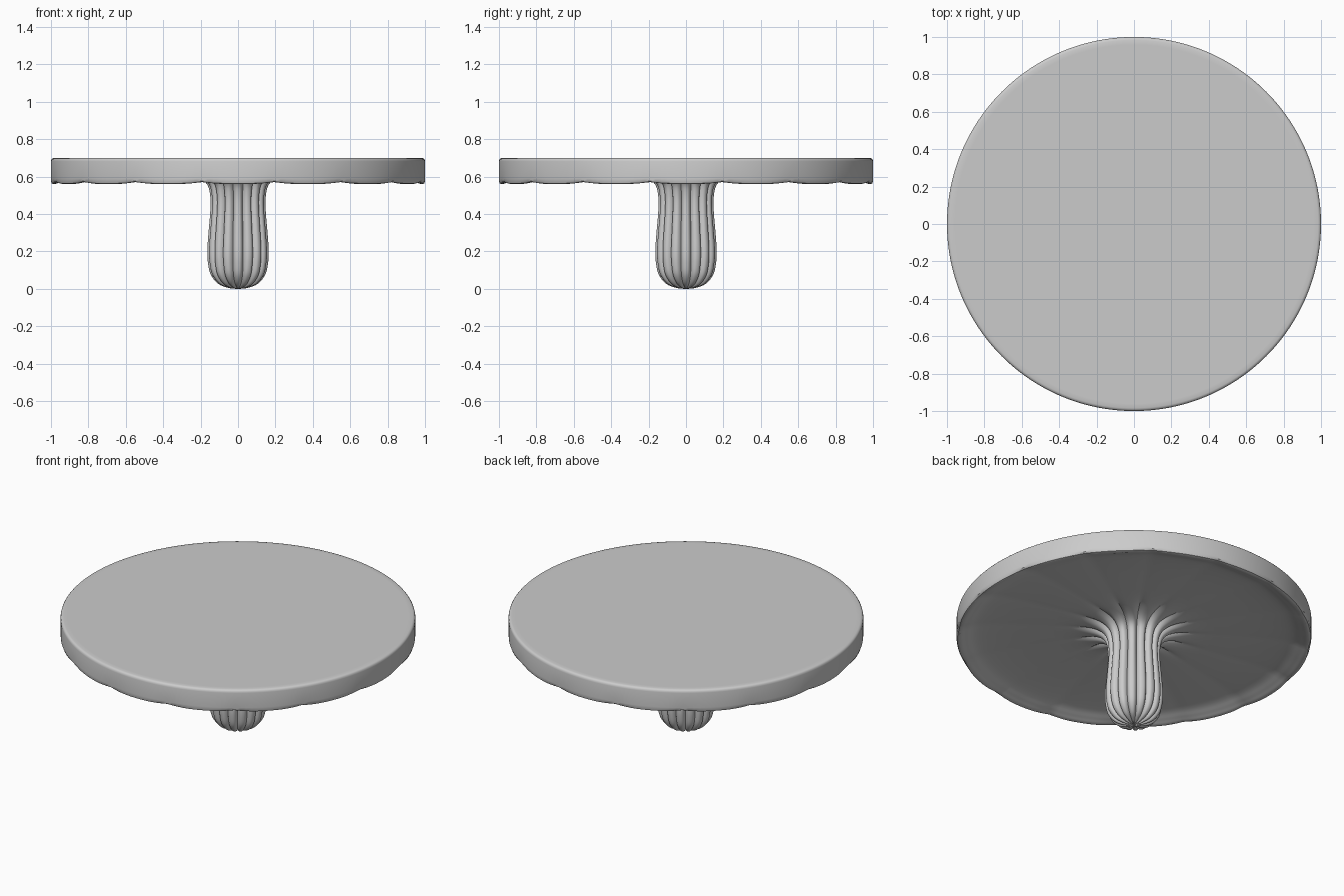
import bpy, bmesh, math
from mathutils import Vector

cube = bpy.data.objects.get("Cube")
if cube:
    bpy.data.objects.remove(cube, do_unlink=True)

LOBES = 16
SEGMENTS = LOBES * 12

grey = bpy.data.materials.new("plain grey")
grey.use_nodes = True
grey.diffuse_color = (0.6, 0.6, 0.6, 1)
grey.node_tree.nodes["Principled BSDF"].inputs["Base Color"].default_value = grey.diffuse_color


def smooth_path(points, steps=5):
    """Catmull-Rom curve through (radius, height, groove depth) points."""
    pts = [Vector(p) for p in points]
    pts = [pts[0]] + pts + [pts[-1]]
    out = []
    for a, b, c, d in zip(pts, pts[1:], pts[2:], pts[3:]):
        for i in range(steps):
            t = i / steps
            out.append(0.5 * (2 * b + (c - a) * t + (2 * a - 5 * b + 4 * c - d) * t * t
                              + (3 * b - a - 3 * c + d) * t ** 3))
    return out + [pts[-1]]


def fluted_lathe(name, profile):
    """Spin a profile, pressing sharp grooves inwards between the lobes."""
    bm = bmesh.new()
    rings = []
    for i, p in enumerate(profile):
        along = profile[min(i + 1, len(profile) - 1)] - profile[max(i - 1, 0)]
        inward = Vector((-along.y, along.x)).normalized()
        ring = []
        for s in range(SEGMENTS):
            angle = math.tau * s / SEGMENTS
            groove = (1 - abs(math.cos(LOBES / 2 * angle))) ** 1.5
            r = max(p.x + inward.x * p.z * groove, 0)
            z = p.y + inward.y * p.z * groove
            ring.append(bm.verts.new((r * math.cos(angle), r * math.sin(angle), z)))
        rings.append(ring)
    for low, high in zip(rings, rings[1:]):
        for s in range(SEGMENTS):
            n = (s + 1) % SEGMENTS
            bm.faces.new((low[s], low[n], high[n], high[s]))
    bmesh.ops.remove_doubles(bm, verts=bm.verts, dist=0.00005)
    mesh = bpy.data.meshes.new(name)
    bm.to_mesh(mesh)
    bm.free()
    mesh.materials.append(grey)
    obj = bpy.data.objects.new(name, mesh)
    bpy.context.collection.objects.link(obj)
    bpy.ops.object.select_all(action='DESELECT')
    obj.select_set(True)
    bpy.context.view_layer.objects.active = obj
    bpy.ops.object.shade_smooth_by_angle(angle=math.radians(35))
    return obj


# Fluted stem: rounded tip, slight waist, flare into the underside
fluted_lathe("fluted_stem", smooth_path([
    (0, 0, 0), (0.05, 0.005, 0.008), (0.105, 0.027, 0.016), (0.145, 0.075, 0.02),
    (0.161, 0.14, 0.022), (0.164, 0.21, 0.022), (0.157, 0.31, 0.022),
    (0.148, 0.42, 0.022), (0.149, 0.5, 0.022), (0.166, 0.56, 0.024),
    (0.21, 0.592, 0.022), (0.29, 0.61, 0.012), (0.37, 0.616, 0.005), (0.45, 0.617, 0.002)]))

# Disc: hollowed underside, scalloped lip, straight wall, softened top edge
underside = smooth_path([
    (0.45, 0.617, 0.002), (0.7, 0.611, 0.003), (0.87, 0.597, 0.005),
    (0.94, 0.575, 0.008), (0.97, 0.563, 0.011), (0.985, 0.56, 0.012)])
rim = [Vector(p) for p in (
    (0.996, 0.564, 0.01), (1, 0.576, 0.002), (1, 0.59, 0), (1, 0.682, 0),
    (0.998, 0.691, 0), (0.993, 0.697, 0), (0.984, 0.7, 0), (0.96, 0.7, 0), (0, 0.7, 0))]
fluted_lathe("round_disc", underside + rim)
